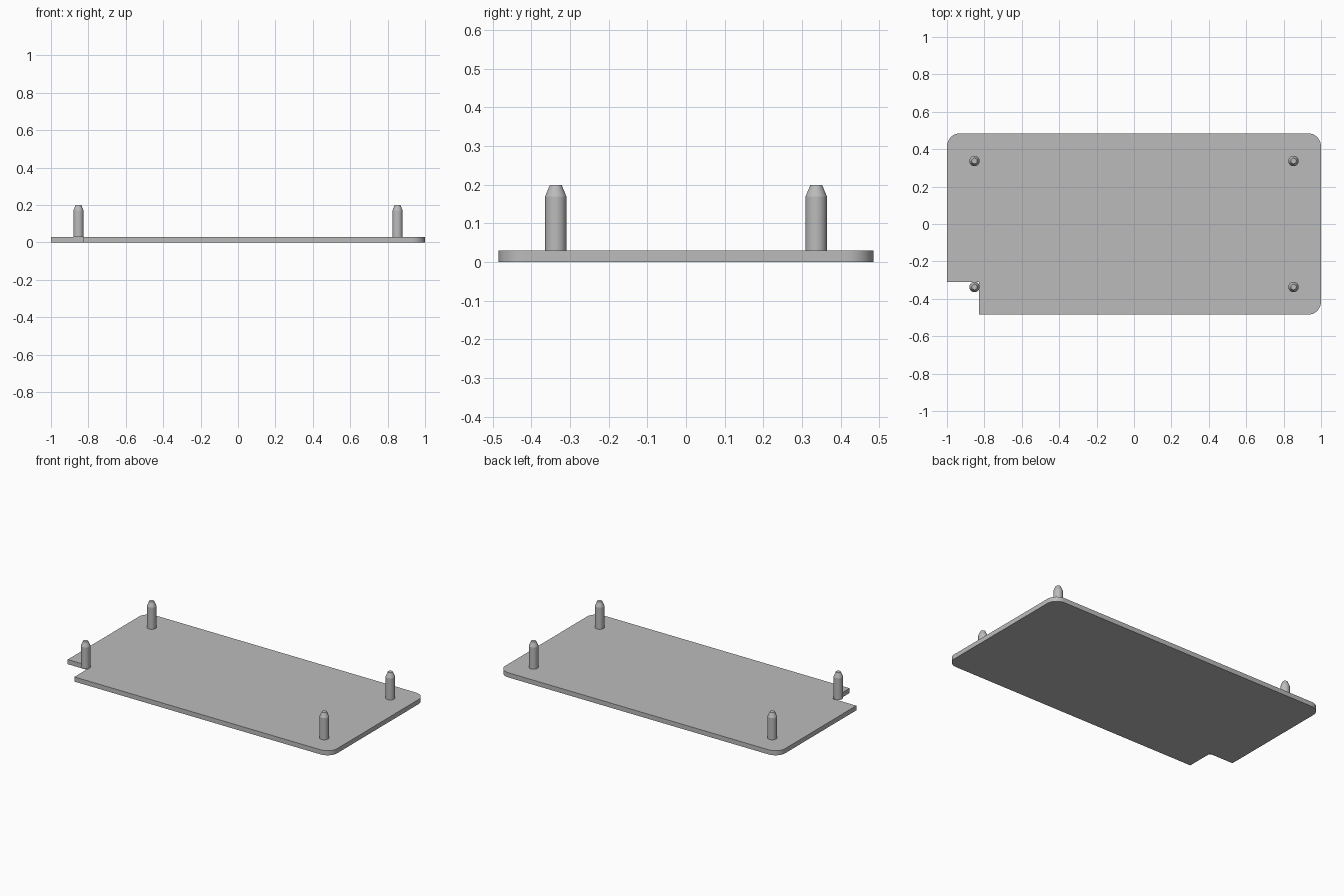
import bpy
import bmesh
from math import cos, sin, pi

cube = bpy.data.objects.get("Cube")
if cube:
    bpy.data.objects.remove(cube, do_unlink=True)

HALF_X, HALF_Y = 1.0, 0.485
THICK = 0.03
CORNER = 0.07
NOTCH_X, NOTCH_Y = -0.83, -0.31
PEG_X, PEG_Y = 0.853, 0.337

grey = bpy.data.materials.new("plain grey")
grey.use_nodes = True
GREY = (0.5, 0.5, 0.5, 1)
grey.diffuse_color = GREY
grey.node_tree.nodes["Principled BSDF"].inputs["Base Color"].default_value = GREY


def finish(name, bm):
    """Turn a bmesh into a shaded, coloured object."""
    bmesh.ops.recalc_face_normals(bm, faces=bm.faces)
    mesh = bpy.data.meshes.new(name)
    bm.to_mesh(mesh)
    bm.free()
    mesh.materials.append(grey)
    obj = bpy.data.objects.new(name, mesh)
    bpy.context.collection.objects.link(obj)
    bpy.ops.object.select_all(action="DESELECT")
    obj.select_set(True)
    bpy.context.view_layer.objects.active = obj
    bpy.ops.object.shade_smooth_by_angle(angle=pi / 6)
    return obj


def rounded_corner(sx, sy, start, steps=10):
    """Points of a quarter arc at one corner of the plate."""
    cx, cy = sx * (HALF_X - CORNER), sy * (HALF_Y - CORNER)
    angles = [start + pi / 2 * i / steps for i in range(steps + 1)]
    return [(cx + CORNER * cos(a), cy + CORNER * sin(a)) for a in angles]


# Plate: three rounded corners and a square notch at the front right
outline = [(-HALF_X, NOTCH_Y), (NOTCH_X, NOTCH_Y), (NOTCH_X, -HALF_Y)]
outline += rounded_corner(1, -1, -pi / 2)
outline += rounded_corner(1, 1, 0)
outline += rounded_corner(-1, 1, pi / 2)
bm = bmesh.new()
base = bm.faces.new([bm.verts.new((x, y, 0)) for x, y in outline])
top = bmesh.ops.extrude_face_region(bm, geom=[base], use_keep_orig=True)
moved = [v for v in top["geom"] if isinstance(v, bmesh.types.BMVert)]
bmesh.ops.translate(bm, verts=moved, vec=(0, 0, THICK))
finish("base_plate", bm)


def peg(name, x, y, sides=32):
    """Upright pin with a tapered tip, standing on the plate's top level."""
    profile = [(0.0275, THICK), (0.0275, 0.17), (0.015, 0.2)]
    bm = bmesh.new()
    rings = [[bm.verts.new((x + r * cos(2 * pi * i / sides),
                            y + r * sin(2 * pi * i / sides), z))
              for i in range(sides)] for r, z in profile]
    for low, high in zip(rings, rings[1:]):
        for i in range(sides):
            j = (i + 1) % sides
            bm.faces.new((low[i], low[j], high[j], high[i]))
    bm.faces.new(rings[0])
    bm.faces.new(rings[-1])
    obj = finish(name, bm)
    # Keep the shoulder crisp where the taper starts
    bpy.ops.object.shade_smooth_by_angle(angle=pi / 9)
    return obj


# Four pegs, one near each corner
for end, sy in (("front", -1), ("back", 1)):
    for side, sx in (("right", -1), ("left", 1)):
        peg(f"{end}_{side}_peg", sx * PEG_X, sy * PEG_Y)
